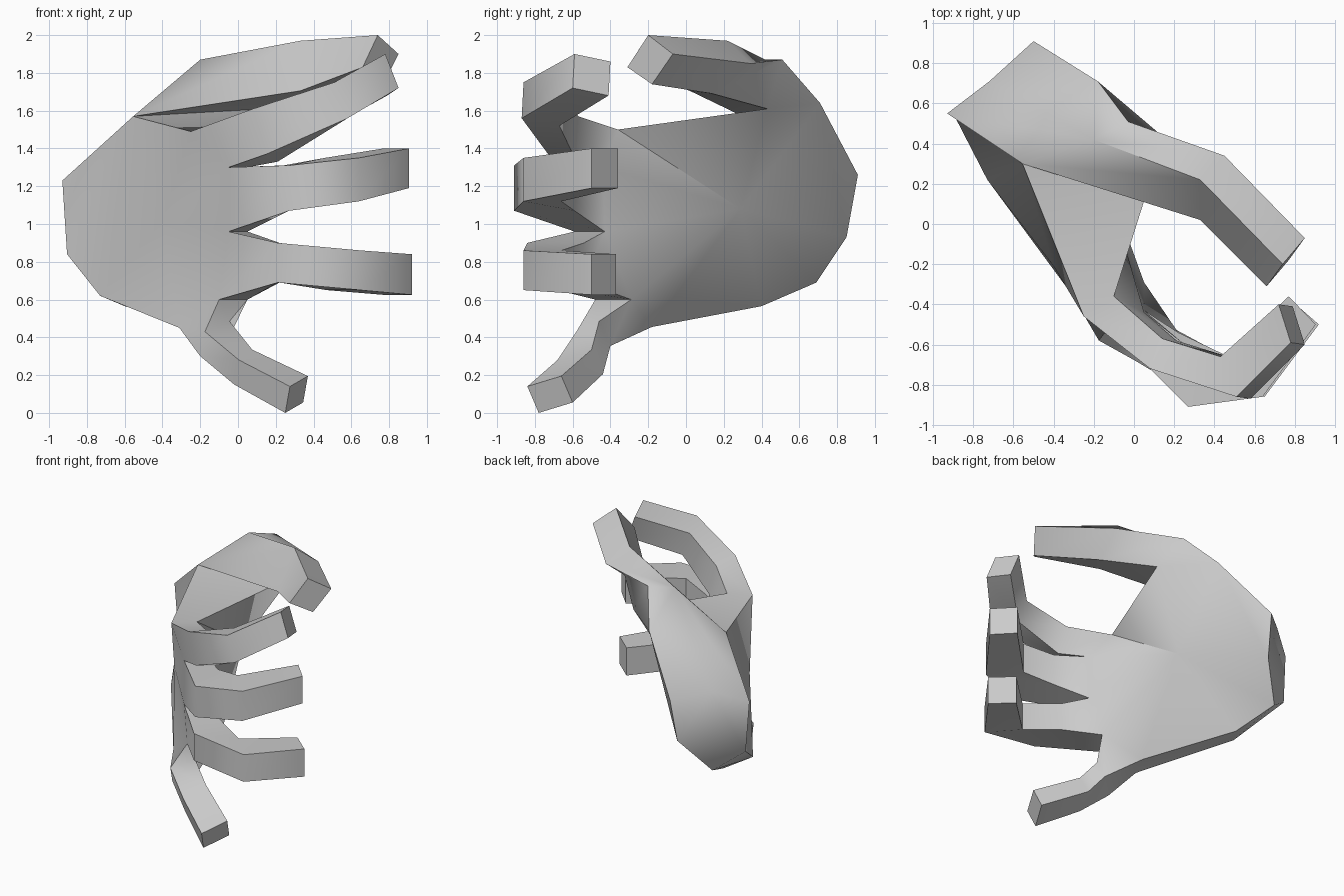
import bpy, bmesh, math

if "Cube" in bpy.data.objects:
    bpy.data.objects.remove(bpy.data.objects["Cube"])

bm = bmesh.new()

# palm landmarks: wrist, back of hand, palm side, thumb root
P = {
    "A": (-.93, .55, 1.23), "B": (-.72, .71, 1.31), "I": (-.50, .91, 1.26),
    "J": (-.52, .85, .93), "K": (-.71, .69, .69), "L": (-.905, .56, .84),
    "Q": (-.73, .22, .62), "D": (-.40, -.21, 1.02), "F": (-.555, .30, 1.57),
    "T": (-.20, .42, 1.87), "O": (-.03, .51, 1.87),
    "C": (.15, .43, 1.61), "V": (-.18, .71, 1.64), "E": (-.16, .29, 1.08),
    "H": (-.60, .40, .565),
}
# knuckle line: outer and inner point at each finger gap, top to bottom
knuckles = [
    ((-.25, -.46, 1.49), (-.10, -.36, 1.50)),
    ((-.05, -.59, 1.30), (.05, -.44, 1.30)),
    ((-.05, -.59, .96), (.05, -.43, .96)),
    ((-.10, -.48, .60), (.05, -.29, .60)),
    ((-.31, -.35, .45), (-.23, -.18, .455)),
]
for n, (o, i) in enumerate(knuckles):
    P["o%d" % n], P["i%d" % n] = o, i
V = {k: bm.verts.new(p) for k, p in P.items()}

palm = ("A B I J K L,A L F,L Q F,Q D F,F D o0,D Q o4,"         # cap and back
        "L K Q,K H Q,Q H i4 o4,"                               # lower edge
        "A F T,A T B,T V B,B V I,T O V,"                       # thumb base
        "V O C,V C E,V E J,I V J,J E K,E H K,E i4 H,E C i0,"   # palm side
        "F o0 i0 C")                                           # web
for f in palm.split(","):
    bm.faces.new([V[k] for k in f.split()])
for n in range(4):
    bm.faces.new([V["D"], V["o%d" % (n + 1)], V["o%d" % n]])
    bm.faces.new([V["E"], V["i%d" % n], V["i%d" % (n + 1)]])


def loft(root, rings):
    """Four-sided tube from a root loop through rings, capped at the tip."""
    prev = root
    for ring in rings:
        cur = [bm.verts.new(p) for p in ring]
        for k in range(4):
            m = (k + 1) % 4
            bm.faces.new([prev[k], prev[m], cur[m], cur[k]])
        prev = cur
    bm.faces.new(prev)


def finger(n, joints, lean=(0, 0), drop=0):
    """Joints are outer x y, inner x y, low z, high z."""
    root = [V["o%d" % n], V["i%d" % n], V["i%d" % (n + 1)], V["o%d" % (n + 1)]]
    lx, ly = lean
    loft(root, [[(ox + lx, oy + ly, hi), (ix + lx, iy + ly, hi - drop),
                 (ix, iy, lo - drop), (ox, oy, lo)]
                for ox, oy, ix, iy, lo, hi in joints])


# index, middle, ring and little fingers
finger(0, [(.15, -.73, .21, -.58, 1.37, 1.61),
           (.58, -.87, .50, -.67, 1.56, 1.75),
           (.85, -.60, .79, -.41, 1.72, 1.90)], (-.07, .01), .04)
finger(1, [(.27, -.91, .24, -.59, 1.07, 1.31),
           (.64, -.86, .46, -.66, 1.12, 1.35),
           (.905, -.50, .77, -.36, 1.19, 1.40)])
finger(2, [(.21, -.84, .22, -.54, .69, .90),
           (.65, -.86, .47, -.66, .65, .86),
           (.92, -.50, .77, -.37, .625, .84)])
finger(3, [(-.20, -.52, -.07, -.40, .30, .43),
           (-.02, -.62, .05, -.44, .15, .28),
           (.25, -.78, .345, -.60, .0, .14)], (.025, -.06), -.055)

# thumb
loft([V[k] for k in "TOCF"], [
    [(.33, .22, 1.97), (.45, .34, 1.85), (.43, .14, 1.69), (.33, .02, 1.705)],
    [(.74, -.20, 2.0), (.85, -.07, 1.90), (.77, -.18, 1.74), (.66, -.31, 1.83)]])

bmesh.ops.recalc_face_normals(bm, faces=bm.faces)
mesh = bpy.data.meshes.new("hand")
bm.to_mesh(mesh)
bm.free()
hand = bpy.data.objects.new("hand", mesh)
bpy.context.collection.objects.link(hand)
bpy.context.view_layer.objects.active = hand
hand.select_set(True)
bpy.ops.object.shade_smooth_by_angle(angle=math.radians(60))
